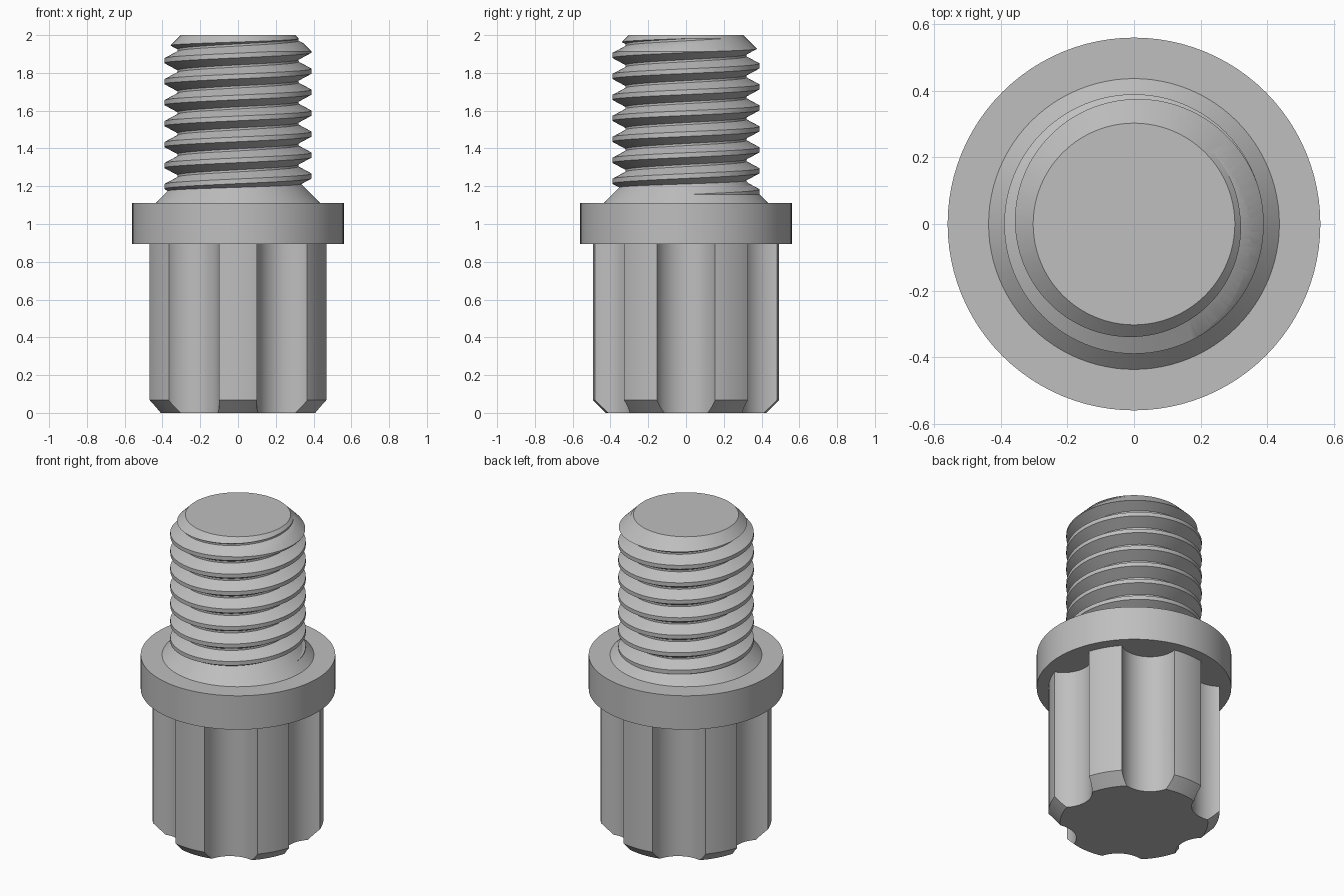
import bpy, bmesh, math

if "Cube" in bpy.data.objects:
    bpy.data.objects.remove(bpy.data.objects["Cube"], do_unlink=True)

TAU = 2 * math.pi
SEGMENTS = 96

steel = bpy.data.materials.new("plain grey steel")
steel.use_nodes = True
grey = (0.52, 0.52, 0.52, 1)
steel.diffuse_color = grey
steel.node_tree.nodes["Principled BSDF"].inputs["Base Color"].default_value = grey


def make_object(name, bm):
    bmesh.ops.recalc_face_normals(bm, faces=bm.faces)
    mesh = bpy.data.meshes.new(name)
    bm.to_mesh(mesh)
    bm.free()
    mesh.materials.append(steel)
    obj = bpy.data.objects.new(name, mesh)
    bpy.context.collection.objects.link(obj)
    return obj


def add_lathe(bm, profile, centre=(0, 0), segments=SEGMENTS):
    """Closed solid of revolution from (radius, height) pairs, bottom to top."""
    rings = [[bm.verts.new((centre[0] + r * math.cos(TAU * i / segments),
                            centre[1] + r * math.sin(TAU * i / segments), z))
              for i in range(segments)] for r, z in profile]
    for low, high in zip(rings, rings[1:]):
        for i in range(segments):
            j = (i + 1) % segments
            bm.faces.new((low[i], low[j], high[j], high[i]))
    bm.faces.new(rings[0][::-1])
    bm.faces.new(rings[-1])


def lathe(name, profile):
    bm = bmesh.new()
    add_lathe(bm, profile)
    return make_object(name, bm)


def select_only(obj):
    bpy.ops.object.select_all(action='DESELECT')
    obj.select_set(True)
    bpy.context.view_layer.objects.active = obj


def cut(obj, cutter, operation):
    cutter.hide_render = True
    mod = obj.modifiers.new("cut", 'BOOLEAN')
    mod.operation = operation
    mod.solver = 'EXACT'
    mod.object = cutter
    select_only(obj)
    bpy.ops.object.modifier_apply(modifier=mod.name)
    bpy.data.objects.remove(cutter, do_unlink=True)


# Fluted head: chamfered cylinder with six round grooves
head = lathe("fluted_head", [(0.425, 0), (0.492, 0.067), (0.492, 0.95)])
bm = bmesh.new()
for k in range(6):
    a = TAU * k / 6
    add_lathe(bm, [(0.166, -0.1), (0.166, 1.05)],
              (0.53 * math.cos(a), 0.53 * math.sin(a)), 64)
cut(head, make_object("flute_cutter", bm), 'DIFFERENCE')

# Collar and the cone that leads into the thread
collar = lathe("collar", [(0.56, 0.895), (0.56, 1.11)])
cone = lathe("shoulder_cone", [(0.437, 1.1), (0.437, 1.11), (0.30, 1.247)])

# Threaded shank: each column of the helical surface climbs one pitch per turn
PITCH, ROOT, CREST = 0.111, 0.32, 0.39
CREST_Z = 1.92
tooth = [(ROOT, -0.05), (CREST, -0.0125), (CREST, 0.0125), (ROOT, 0.05)]
bm = bmesh.new()
columns = []
for i in range(SEGMENTS):
    a = TAU * i / SEGMENTS
    columns.append([bm.verts.new((r * math.cos(a), r * math.sin(a),
                                  CREST_Z + PITCH * (k + i / SEGMENTS) + dz))
                    for k in range(-8, 3) for r, dz in tooth])
for i in range(SEGMENTS):
    left, right = columns[i], columns[(i + 1) % SEGMENTS]
    shift = len(tooth) if i == SEGMENTS - 1 else 0
    for m in range(len(left) - 1 - shift):
        bm.faces.new((left[m], right[m + shift], right[m + 1 + shift], left[m + 1]))

# Close both ends of the shank with fans
rim = [e for e in bm.edges if e.is_boundary]
for is_top in (False, True):
    loop = [e for e in rim if (e.verts[0].co.z > 1.6) == is_top]
    hub = bm.verts.new((0, 0, 2.25 if is_top else 1.0))
    for e in loop:
        bm.faces.new((e.verts[0], e.verts[1], hub))
shank = make_object("threaded_shank", bm)

# Trim the tip flat with a chamfer
trim = lathe("tip_trim", [(0.45, 0.8), (0.45, 1.853), (0.303, 2.0)])
cut(shank, trim, 'INTERSECT')

for obj in (head, collar, cone, shank):
    select_only(obj)
    bpy.ops.object.shade_smooth_by_angle(angle=math.radians(25))
